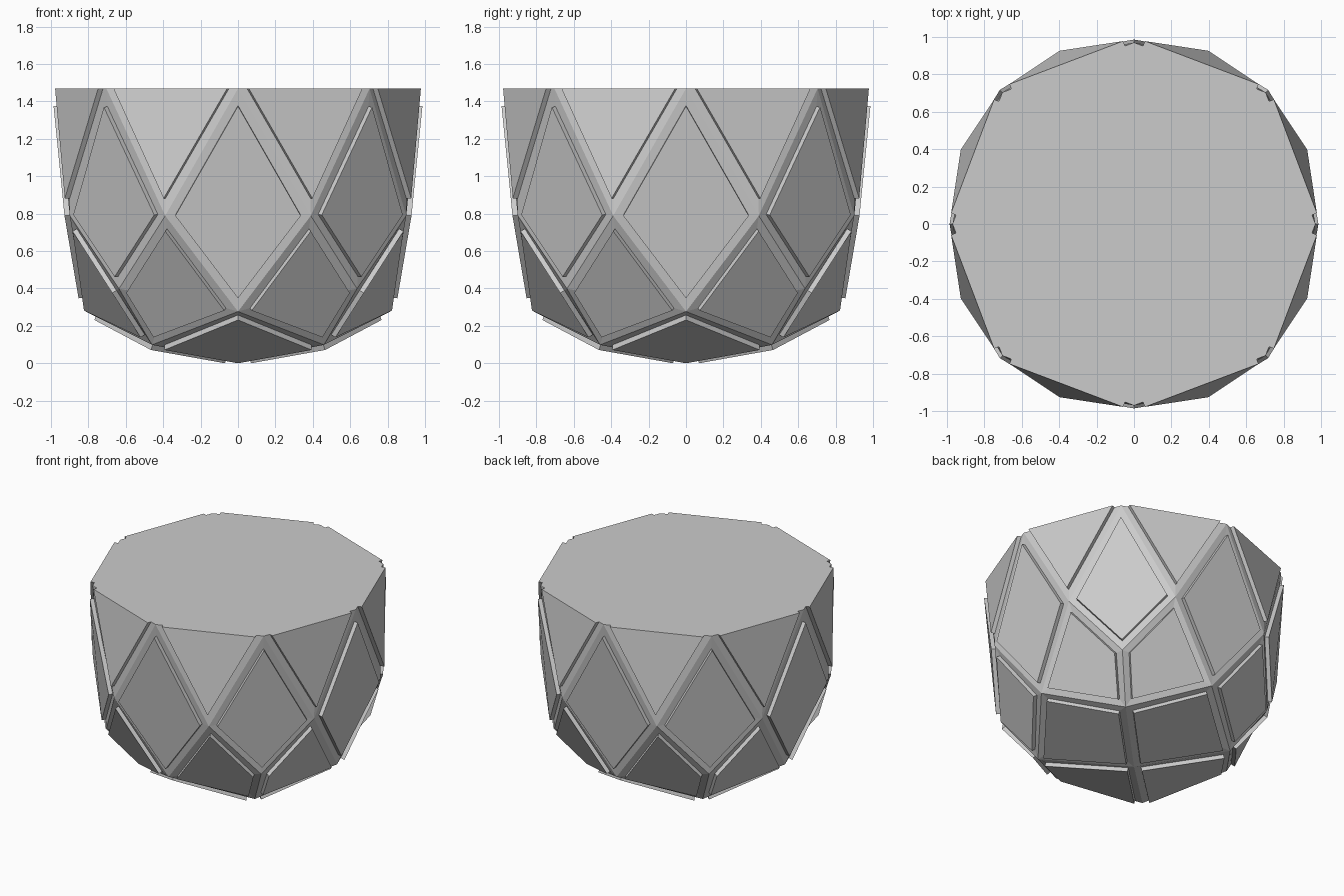
import bpy, bmesh
from math import sin, cos, radians
from mathutils import Vector

cube = bpy.data.objects.get("Cube")
if cube:
    bpy.data.objects.remove(cube, do_unlink=True)

RIM = 1.48      # height of the flat top
GAP = 0.045     # half the groove width
RAISE = 0.028   # how far the panels stand out of the grooves

# One stone grey for the whole bowl
grey = bpy.data.materials.new("stone_grey")
grey.use_nodes = True
colour = (0.6, 0.6, 0.6, 1)
grey.diffuse_color = colour
grey.node_tree.nodes["Principled BSDF"].inputs["Base Color"].default_value = colour

bm = bmesh.new()


def ring(count, place):
    """Ring of vertices; place(i) gives angle in degrees, radius, height."""
    verts = []
    for i in range(count):
        angle, radius, z = place(i)
        a = radians(angle)
        verts.append(bm.verts.new((radius * cos(a), radius * sin(a), z)))
    return verts


def waist_angle(i):
    return 45 * i + (21.6 if i % 2 else 23.4)


# Rings of corner points from the rim down to the base
rim = ring(8, lambda i: (45 * i, 0.995 if i % 2 else 0.97, RIM))
waist = ring(8, lambda i: (waist_angle(i), 0.98, 0.8))
above = ring(8, lambda i: (waist_angle(i), 0.98, 2 * RIM - 0.8))
hip = ring(8, lambda i: (45 * i, 0.9, 0.41) if i % 2 else (45 * i, 0.815, 0.288))
foot = ring(4, lambda k: (45 + 90 * k, 0.65, 0.11))
base = bm.verts.new((0, 0, 0.018))

# Four-sided facets between the rings
for i in range(8):
    j = (i + 1) % 8
    bm.faces.new((rim[i], waist[i - 1], hip[i], waist[i]))
    bm.faces.new((rim[i], waist[i], rim[j], above[i]))
    bm.faces.new((waist[i], hip[i], foot[i // 2], hip[j]))
for k in range(4):
    bm.faces.new((base, foot[k - 1], hip[2 * k], foot[k]))

bm.normal_update()
for f in bm.faces:
    if f.normal.dot(f.calc_center_median() - Vector((0, 0, 1.2))) < 0:
        f.normal_flip()
bm.normal_update()

# Raised panels with straight walls, grooves left between them
panels = list(bm.faces)
bmesh.ops.inset_individual(bm, faces=panels, thickness=GAP, use_even_offset=True)
bm.normal_update()
for f in panels:
    normal = f.normal.copy()
    raised = bmesh.ops.extrude_discrete_faces(bm, faces=[f])["faces"]
    bmesh.ops.translate(bm, verts=raised[0].verts[:], vec=normal * RAISE)
bmesh.ops.remove_doubles(bm, verts=bm.verts[:], dist=0.0005)

# Cut the top flat and cap it
bmesh.ops.bisect_plane(bm, geom=bm.verts[:] + bm.edges[:] + bm.faces[:], dist=0.003,
                       plane_co=(0, 0, RIM), plane_no=(0, 0, 1), clear_outer=True)
for v in bm.verts:
    if abs(v.co.z - RIM) < 0.004:
        v.co.z = RIM
open_edges = [e for e in bm.edges if e.is_boundary]
bmesh.ops.holes_fill(bm, edges=open_edges, sides=0)
bmesh.ops.recalc_face_normals(bm, faces=bm.faces[:])

# Stand it on the ground
low = min(v.co.z for v in bm.verts)
bmesh.ops.translate(bm, verts=bm.verts[:], vec=(0, 0, -low))

mesh = bpy.data.meshes.new("faceted_bowl")
bm.to_mesh(mesh)
bm.free()
mesh.materials.append(grey)
bowl = bpy.data.objects.new("faceted_bowl", mesh)
bpy.context.scene.collection.objects.link(bowl)
